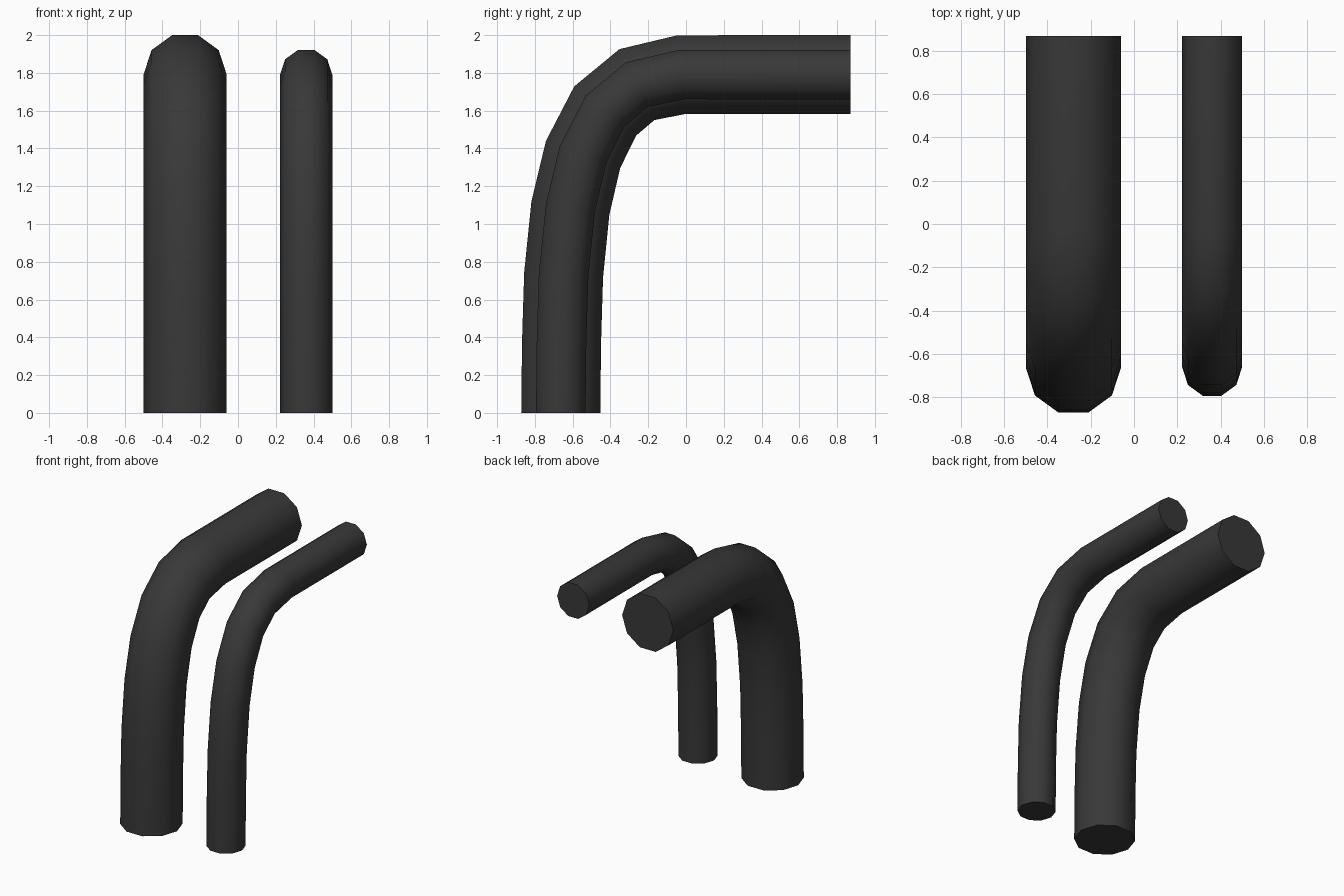
import bpy, bmesh
from math import pi, sin, cos
from mathutils import Vector

if "Cube" in bpy.data.objects:
    bpy.data.objects.remove(bpy.data.objects["Cube"])

# Shared centre line of both pipes in the (y, z) plane
PATH = [Vector(p) for p in [
    (-0.663, 0), (-0.659, 0.37), (-0.648, 0.73), (-0.612, 1.085), (-0.545, 1.368),
    (-0.428, 1.598), (-0.26, 1.738), (-0.023, 1.791), (0.87, 1.791)]]
SIDES = 10

mat = bpy.data.materials.new("dark_rubber")
mat.diffuse_color = (0.04, 0.04, 0.04, 1)
mat.use_nodes = True
mat.node_tree.nodes["Principled BSDF"].inputs["Base Color"].default_value = mat.diffuse_color


def bent_pipe(name, x, radius):
    bm = bmesh.new()
    rings = []
    last = len(PATH) - 1
    for i, p in enumerate(PATH):
        # Direction of travel: square ends, averaged tangents between
        if i == 0:
            t = Vector((0, 1))
        elif i == last:
            t = Vector((1, 0))
        else:
            t = ((p - PATH[i - 1]).normalized() + (PATH[i + 1] - p).normalized()).normalized()
        outward = Vector((-t.y, t.x))
        ring = []
        for k in range(SIDES):
            a = 2 * pi * (k + 0.5) / SIDES
            q = p + outward * radius * cos(a)
            ring.append(bm.verts.new((x + radius * sin(a), q.x, q.y)))
        rings.append(ring)
    # Walls and end caps
    for a, b in zip(rings, rings[1:]):
        for k in range(SIDES):
            n = (k + 1) % SIDES
            bm.faces.new((a[k], a[n], b[n], b[k]))
    bm.faces.new(rings[0])
    bm.faces.new(rings[-1])
    bmesh.ops.recalc_face_normals(bm, faces=bm.faces)
    mesh = bpy.data.meshes.new(name)
    bm.to_mesh(mesh)
    bm.free()
    mesh.materials.append(mat)
    obj = bpy.data.objects.new(name, mesh)
    bpy.context.collection.objects.link(obj)
    bpy.ops.object.select_all(action='DESELECT')
    obj.select_set(True)
    bpy.context.view_layer.objects.active = obj
    bpy.ops.object.shade_smooth_by_angle(angle=pi / 4)


bent_pipe("thick_pipe", -0.28, 0.22)
bent_pipe("thin_pipe", 0.361, 0.138)
